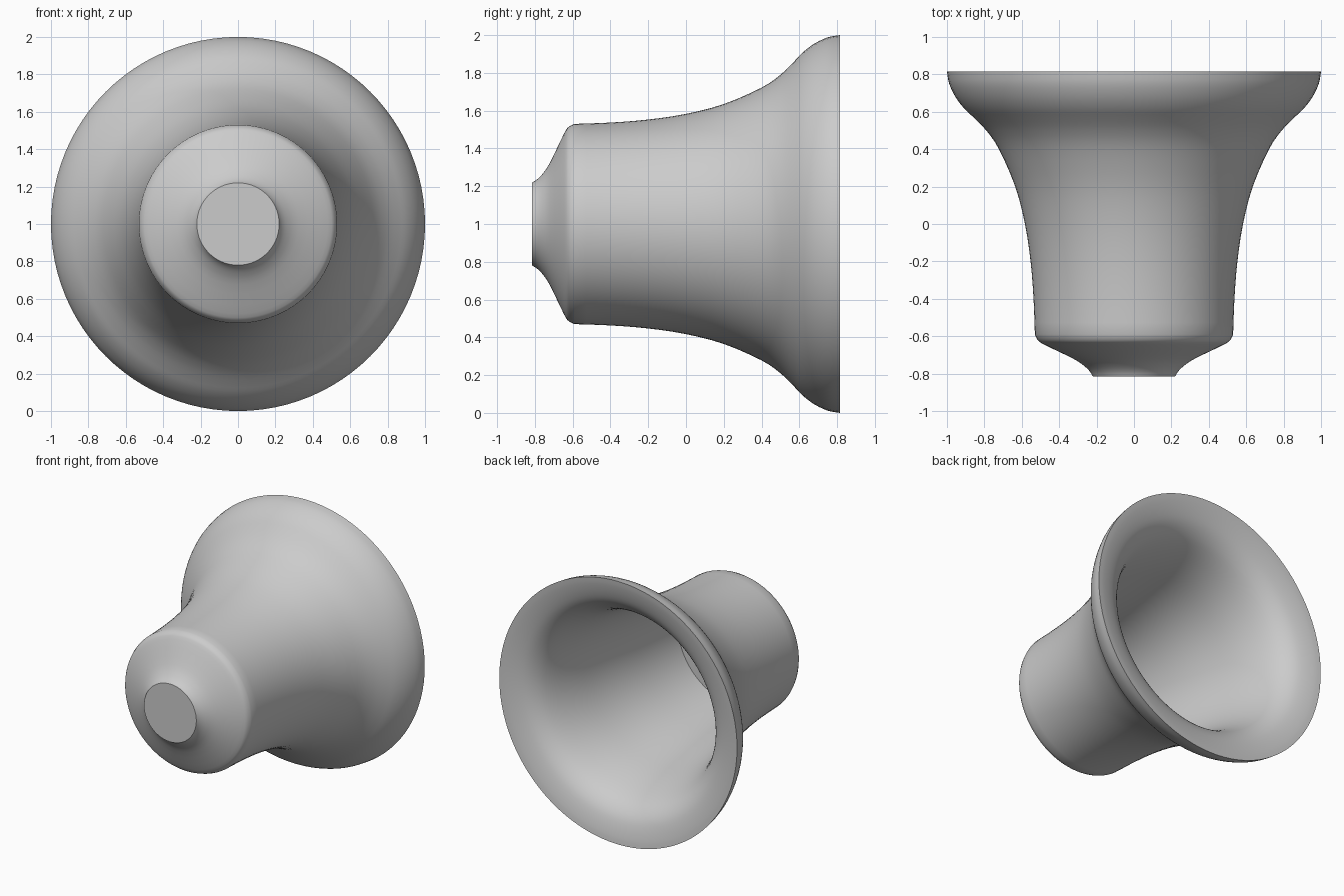
import bpy, bmesh, math
from mathutils import Vector

if "Cube" in bpy.data.objects:
    bpy.data.objects.remove(bpy.data.objects["Cube"])

SEGMENTS = 96


def smooth_curve(pts, steps=3):
    """Catmull-Rom curve through (y, radius) points."""
    p = [Vector(q) for q in pts]
    p = [2 * p[0] - p[1]] + p + [2 * p[-1] - p[-2]]
    out = []
    for a, b, c, d in zip(p, p[1:], p[2:], p[3:]):
        for k in range(steps):
            t = k / steps
            out.append(0.5 * (2 * b + (c - a) * t + (2 * a - 5 * b + 4 * c - d) * t * t
                              + (3 * b - a - 3 * c + d) * t ** 3))
    out.append(p[-2])
    return out


def lathe(name, profile, centre_z):
    """Revolve a (y, radius) profile around the y axis."""
    bm = bmesh.new()
    verts = [bm.verts.new((0, y, r)) for y, r in profile]
    edges = [bm.edges.new(pair) for pair in zip(verts, verts[1:])]
    bmesh.ops.spin(bm, geom=verts + edges, cent=(0, 0, 0), axis=(0, 1, 0),
                   angle=2 * math.pi, steps=SEGMENTS, use_duplicate=False)
    bmesh.ops.remove_doubles(bm, verts=bm.verts, dist=0.0004)
    bmesh.ops.recalc_face_normals(bm, faces=bm.faces)
    mesh = bpy.data.meshes.new(name)
    bm.to_mesh(mesh)
    bm.free()
    obj = bpy.data.objects.new(name, mesh)
    obj.location.z = centre_z
    bpy.context.collection.objects.link(obj)
    bpy.context.view_layer.objects.active = obj
    obj.select_set(True)
    bpy.ops.object.shade_smooth_by_angle(angle=math.radians(40))
    return obj


# Outside: flat tip, tapered shoulder, flaring body, bulging rim
shoulder = [(-0.815, 0.22), (-0.79, 0.235), (-0.76, 0.265), (-0.72, 0.325),
            (-0.645, 0.48), (-0.62, 0.515), (-0.59, 0.53)]
body = [(-0.59, 0.53), (-0.4, 0.537), (-0.2, 0.553), (0, 0.583), (0.2, 0.635),
        (0.4, 0.722), (0.5, 0.79), (0.57, 0.858)]
rim = [(0.57, 0.858), (0.62, 0.91), (0.68, 0.955), (0.75, 0.988), (0.815, 1.0)]

# Inside: rolled lip into a deep trumpet with a flat floor
inside = [(0.815, 1.0), (0.808, 0.95), (0.79, 0.88), (0.763, 0.815), (0.72, 0.76),
          (0.66, 0.715), (0.56, 0.67), (0.41, 0.625), (0.21, 0.585),
          (-0.09, 0.535), (-0.39, 0.5), (-0.59, 0.48)]

profile = [(-0.815, 0)]
for section in (shoulder, body, rim, inside):
    profile += [tuple(v) for v in smooth_curve(section)]
profile.append((-0.59, 0))

lathe("bell_horn", profile, 1.0)
